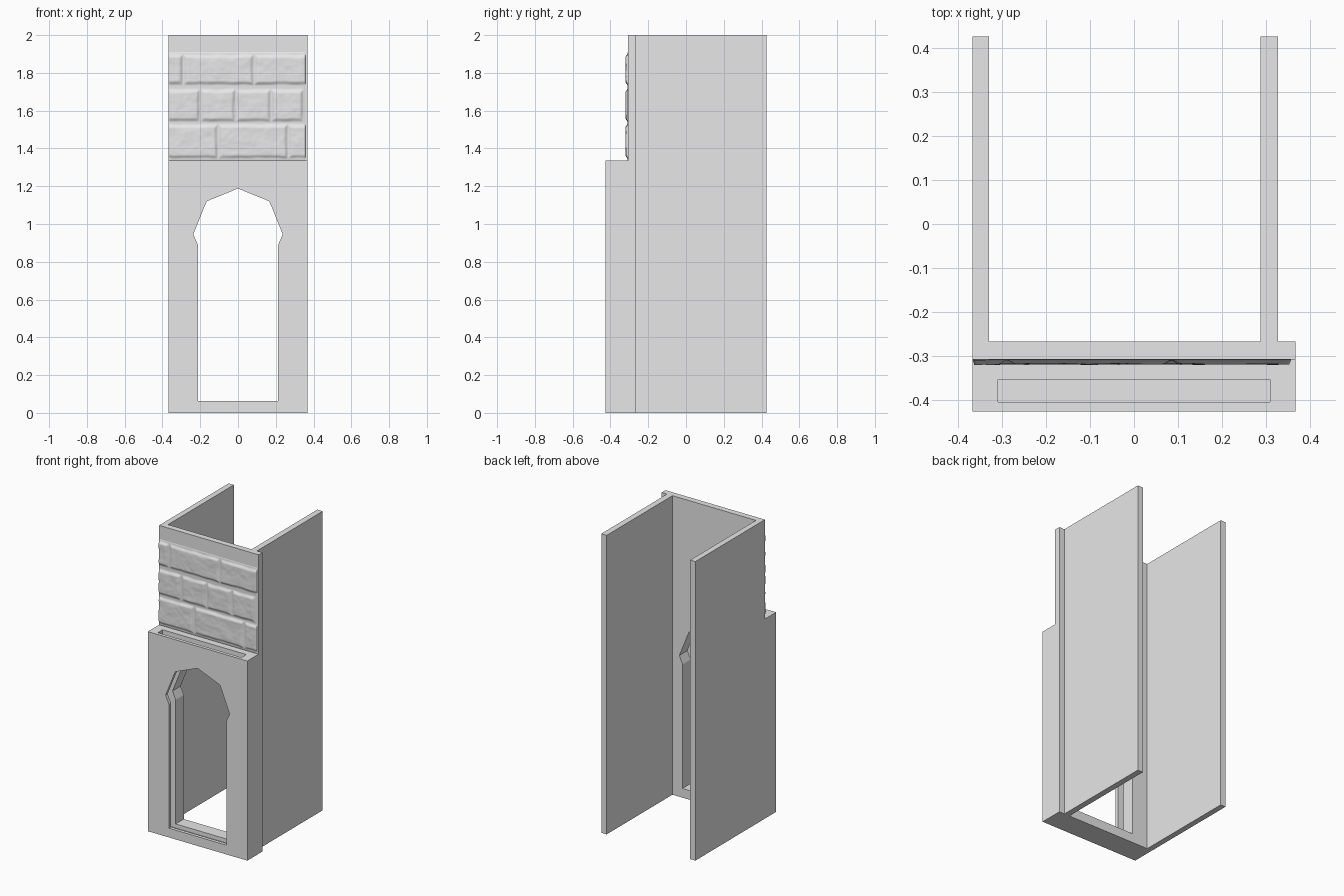
import bpy
import bmesh
from mathutils import Vector, noise

if "Cube" in bpy.data.objects:
    bpy.data.objects.remove(bpy.data.objects["Cube"], do_unlink=True)

stone = bpy.data.materials.new("grey stone")
stone.use_nodes = True
GREY = (0.8, 0.8, 0.8, 1)
stone.diffuse_color = GREY
stone.node_tree.nodes["Principled BSDF"].inputs["Base Color"].default_value = GREY


def finish(name, bm):
    bmesh.ops.recalc_face_normals(bm, faces=bm.faces)
    mesh = bpy.data.meshes.new(name)
    bm.to_mesh(mesh)
    bm.free()
    mesh.materials.append(stone)
    obj = bpy.data.objects.new(name, mesh)
    bpy.context.collection.objects.link(obj)
    return obj


def prism(name, outline, offset):
    """Extrude a closed 3D outline along an offset."""
    bm = bmesh.new()
    face = bm.faces.new([bm.verts.new(p) for p in outline])
    made = bmesh.ops.extrude_face_region(bm, geom=[face])["geom"]
    verts = [v for v in made if isinstance(v, bmesh.types.BMVert)]
    bmesh.ops.translate(bm, vec=offset, verts=verts)
    return finish(name, bm)


def box(name, x0, x1, y0, y1, z0, z1):
    base = [(x0, y0, z0), (x1, y0, z0), (x1, y1, z0), (x0, y1, z0)]
    return prism(name, base, (0, 0, z1 - z0))


def cut(target, cutter):
    mod = target.modifiers.new("cut", 'BOOLEAN')
    mod.operation = 'DIFFERENCE'
    mod.solver = 'EXACT'
    mod.object = cutter
    bpy.context.view_layer.objects.active = target
    bpy.ops.object.modifier_apply(modifier=mod.name)
    bpy.data.objects.remove(cutter, do_unlink=True)


W, FRONT, WALL, BACK, LEDGE, TOP = 0.368, -0.427, -0.308, -0.268, 1.335, 2.0

# Gate front: thick lower block with a thinner wall rising behind it
side = [(FRONT, 0), (BACK, 0), (BACK, TOP), (WALL, TOP), (WALL, LEDGE), (FRONT, LEDGE)]
gate = prism("gate_front", [(-W, y, z) for y, z in side], (2 * W, 0, 0))

# Slot for a sliding gate, open at the ledge
cut(gate, box("slot_cutter", -0.31, 0.31, -0.405, -0.354, 0.035, LEDGE + 0.1))

# Pointed doorway through block and wall
half = [(0.213, 0.062), (0.213, 0.892), (0.237, 0.945), (0.166, 1.12)]
arch = half + [(0, 1.188)] + [(-x, z) for x, z in reversed(half)]
cut(gate, prism("doorway_cutter", [(x, -0.6, z) for x, z in arch], (0, 0.5, 0)))

# Side walls
box("right_wall", -W, -0.33, BACK, -FRONT, 0, TOP)
box("left_wall", 0.288, 0.328, BACK, -FRONT, 0, TOP)

# Rough masonry: each course is bottom, top and its vertical joints
courses = [
    (1.345, 1.53, (-0.5, -0.105, 0.265, 0.45)),
    (1.54, 1.715, (-0.5, -0.2, -0.012, 0.175, 0.348)),
    (1.735, 1.9, (-0.5, -0.29, 0.085, 0.45)),
]


def ease(t):
    t = max(0.0, min(1.0, t))
    return t * t * (3 - 2 * t)


def relief(x, z):
    """Height of the stone face in front of the wall."""
    rough = noise.noise(Vector((x * 14, 3, z * 14)))
    fine = noise.noise(Vector((x * 40, 7, z * 40)))
    edge = 0.0
    for low, high, joints in courses:
        for a, b in zip(joints, joints[1:]):
            edge = max(edge, min(x - a, b - x, z - low, high - z))
    edge += 0.004 * rough
    return 0.002 + ease(edge / 0.022) * (0.009 + 0.0025 * rough + 0.001 * fine)


NX, NZ, X1, Z1 = 150, 118, 0.358, 1.91
bm = bmesh.new()
rows = []
for j in range(NZ + 1):
    z = LEDGE + (Z1 - LEDGE) * j / NZ
    row = []
    for i in range(NX + 1):
        x = -W + (X1 + W) * i / NX
        rim = i in (0, NX) or j in (0, NZ)
        row.append(bm.verts.new((x, WALL - (0 if rim else relief(x, z)), z)))
    rows.append(row)
for lower, upper in zip(rows, rows[1:]):
    for i in range(NX):
        bm.faces.new((lower[i], lower[i + 1], upper[i + 1], upper[i]))
bm.normal_update()
facing_back = bm.faces[:][0].normal.y > 0
masonry = finish("masonry_face", bm)
if masonry.data.polygons[NX * NZ // 2].normal.y > 0:
    masonry.data.flip_normals()
for poly in masonry.data.polygons:
    poly.use_smooth = True
